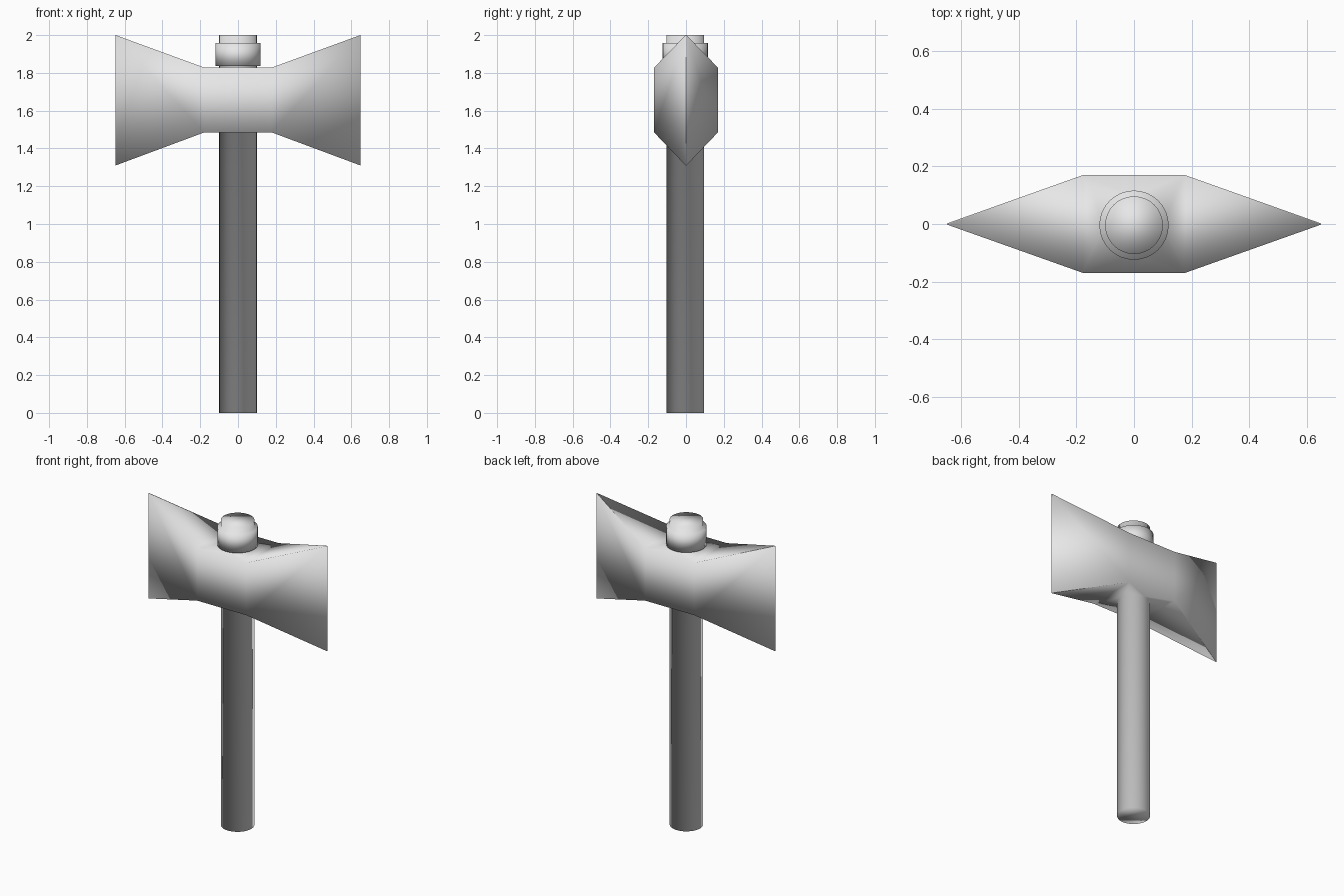
import bpy, bmesh
from math import cos, sin, pi

cube = bpy.data.objects.get("Cube")
if cube:
    bpy.data.objects.remove(cube, do_unlink=True)

SEGMENTS = 32
HANDLE_R, COLLAR_R = 0.10, 0.12
EYE_BOTTOM, EYE_TOP = 1.485, 1.828      # thick middle of the head
EDGE_BOTTOM, EDGE_TOP = 1.31, 2.0       # cutting edges

steel = bpy.data.materials.new("plain grey")
steel.diffuse_color = (0.8, 0.8, 0.8, 1)
steel.use_nodes = True
steel.node_tree.nodes["Principled BSDF"].inputs["Base Color"].default_value = (0.8, 0.8, 0.8, 1)

bm = bmesh.new()


def ring(radius, z):
    """Circle of vertices around the handle axis."""
    return [bm.verts.new((radius * cos(2 * pi * i / SEGMENTS),
                          radius * sin(2 * pi * i / SEGMENTS) - 0.004, z))
            for i in range(SEGMENTS)]


def corners(x, y, z):
    """Four corners of a rectangle, one per quadrant."""
    return [bm.verts.new((sx * x, sy * y, z))
            for sx, sy in ((1, 1), (-1, 1), (-1, -1), (1, -1))]


def tube(profile):
    """Round shaft through (radius, height) steps; returns its first and last ring."""
    rings = [ring(r, z) for r, z in profile]
    for a, b in zip(rings, rings[1:]):
        for i in range(SEGMENTS):
            j = (i + 1) % SEGMENTS
            bm.faces.new((a[i], a[j], b[j], b[i]))
    return rings[0], rings[-1]


def join_eye(square, circle):
    """Flat face between the square eye of the head and the round shaft."""
    quarter = SEGMENTS // 4
    for i in range(SEGMENTS):
        q = i // quarter
        bm.faces.new((circle[i], circle[(i + 1) % SEGMENTS], square[q]))
        if i % quarter == 0:
            bm.faces.new((circle[i], square[q], square[q - 1]))


# Handle below the head
foot, under_eye = tube([(HANDLE_R, 0), (HANDLE_R, EYE_BOTTOM)])
bm.faces.new(foot)

# Short neck, collar and end cap above the head
over_eye, tip = tube([(HANDLE_R, EYE_TOP), (HANDLE_R, 1.837), (COLLAR_R, 1.837),
                      (COLLAR_R, 1.957), (HANDLE_R, 1.957), (HANDLE_R, EDGE_TOP)])
bm.faces.new(tip)

# Head: thick eye in the middle, flared to a thin edge on both sides
low, high = (corners(0.178, 0.169, z) for z in (EYE_BOTTOM, EYE_TOP))
edge_low, edge_high = (corners(0.648, 0.002, z) for z in (EDGE_BOTTOM, EDGE_TOP))
join_eye(low, under_eye)
join_eye(high, over_eye)
for a, b in ((0, 1), (2, 3)):           # front and back of the eye
    bm.faces.new((low[a], low[b], high[b], high[a]))
for a, b in ((0, 3), (1, 2)):           # left and right blades
    for k in (a, b):
        bm.faces.new((low[k], edge_low[k], edge_high[k], high[k]))
    for inner, outer in ((low, edge_low), (high, edge_high)):
        bm.faces.new((inner[a], inner[b], outer[b], outer[a]))
    bm.faces.new((edge_low[a], edge_low[b], edge_high[b], edge_high[a]))

# One welded, fully smooth surface
bmesh.ops.recalc_face_normals(bm, faces=bm.faces)
for face in bm.faces:
    face.smooth = True
mesh = bpy.data.meshes.new("axe_head_and_handle")
bm.to_mesh(mesh)
bm.free()
mesh.materials.append(steel)
bpy.context.collection.objects.link(bpy.data.objects.new("axe_head_and_handle", mesh))
